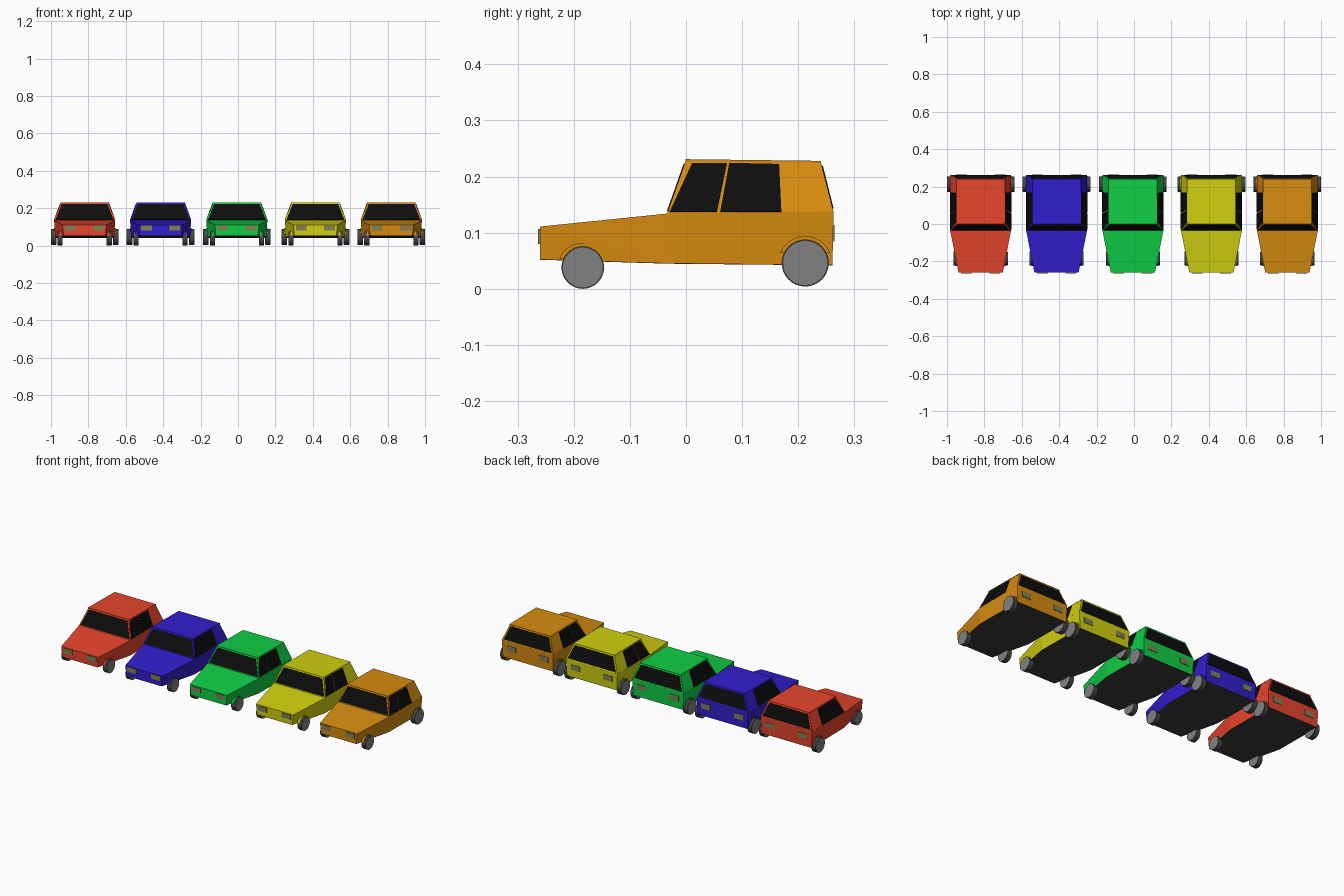
import bpy, bmesh, math
from mathutils import Vector, Matrix

if "Cube" in bpy.data.objects:
    bpy.data.objects.remove(bpy.data.objects["Cube"])


def material(name, rgb):
    m = bpy.data.materials.new(name)
    m.diffuse_color = (*rgb, 1)
    m.use_nodes = True
    m.node_tree.nodes["Principled BSDF"].inputs["Base Color"].default_value = m.diffuse_color
    return m


def finish(bm, name, mat, cx):
    me = bpy.data.meshes.new(name)
    bm.to_mesh(me)
    bm.free()
    ob = bpy.data.objects.new(name, me)
    ob.location.x = cx
    me.materials.append(mat)
    bpy.context.collection.objects.link(ob)
    return ob


def hull(name, points, mat, cx):
    """Flat-sided convex solid around the points."""
    bm = bmesh.new()
    for p in points:
        bm.verts.new(p)
    bmesh.ops.convex_hull(bm, input=bm.verts[:])
    bmesh.ops.dissolve_limit(bm, angle_limit=0.002, verts=bm.verts[:], edges=bm.edges[:])
    bmesh.ops.recalc_face_normals(bm, faces=bm.faces[:])
    return finish(bm, name, mat, cx)


def pairs(*sections):
    """Mirror (half width, y, z) points across x."""
    return [(s * x, y, z) for x, y, z in sections for s in (-1, 1)]


def panel(name, points, out, mat, cx):
    """Thin slab standing slightly proud of a surface."""
    o = Vector(out)
    pts = [Vector(p) for p in points]
    return hull(name, [p + o for p in pts] + [p - o for p in pts], mat, cx)


def disc(name, x0, x1, y, z, r, mat, cx):
    """Wheel-like cylinder lying along x."""
    bm = bmesh.new()
    m = Matrix.Translation(((x0 + x1) / 2, y, z)) @ Matrix.Rotation(math.pi / 2, 4, 'Y')
    bmesh.ops.create_cone(bm, cap_ends=True, segments=32, radius1=r, radius2=r,
                          depth=abs(x1 - x0), matrix=m)
    ob = finish(bm, name, mat, cx)
    bpy.context.view_layer.objects.active = ob
    ob.select_set(True)
    bpy.ops.object.shade_smooth_by_angle(angle=math.radians(35))
    ob.select_set(False)


def side_x(z):
    """Half width of the sloping cabin side at height z."""
    return 0.163 - 0.035 * (z - 0.136) / 0.095


glass = material("glass", (0.004, 0.004, 0.004))
dark = material("underside", (0.045, 0.045, 0.045))
lamp = material("lamp", (0.22, 0.22, 0.09))
rim = material("rim", (0.22, 0.22, 0.22))
tyre = material("tyre", (0.06, 0.06, 0.06))

SIDE_WINDOWS = [
    [(-0.029, 0.137), (0.011, 0.224), (0.073, 0.224), (0.055, 0.137)],
    [(0.061, 0.137), (0.077, 0.224), (0.166, 0.222), (0.170, 0.137)]]
# y, z, radius, inner x, outer x
WHEELS = {"front": (-0.184, 0.038, 0.038, 0.118, 0.144),
          "rear": (0.2125, 0.046, 0.042, 0.152, 0.180)}


def car(cx, paint):
    # lower body and underside
    base = [(0.112, -0.26, 0.053), (0.158, -0.034, 0.046), (0.158, 0.261, 0.043)]
    hull("body", pairs((0.118, -0.26, 0.111), (0.163, -0.034, 0.134),
                       (0.163, 0.263, 0.138), *base), paint, cx)
    panel("underside", pairs(*base), (0, 0, 0.0012), dark, cx)

    # cabin and roof panel
    hull("cabin", pairs((0.163, -0.034, 0.133), (0.163, 0.263, 0.137),
                        (0.128, 0.0, 0.230), (0.128, 0.24, 0.227)), paint, cx)
    panel("roof", pairs((0.130, -0.001, 0.229), (0.130, 0.241, 0.226)),
          (0, 0, 0.002), paint, cx)

    # windscreen and rear window
    panel("windscreen", pairs((0.155, -0.0325, 0.138), (0.121, -0.0025, 0.223)),
          (0, -0.0015, 0.0006), glass, cx)
    panel("rear_window", pairs((0.152, 0.2615, 0.143), (0.121, 0.2425, 0.219)),
          (0, 0.0015, 0.0004), glass, cx)

    for s in (-1, 1):
        # side windows
        for w in SIDE_WINDOWS:
            panel("side_window", [(s * side_x(z), y, z) for y, z in w],
                  (s * 0.0015, 0, 0.0006), glass, cx)
        # head and tail lamps
        for name, y, x0, x1, z0, z1 in (("headlamp", -0.26, 0.047, 0.104, 0.080, 0.107),
                                        ("tail_lamp", 0.262, 0.075, 0.132, 0.084, 0.114)):
            panel(name, [(s * x, y, z) for x in (x0, x1) for z in (z0, z1)],
                  (0, 0.004 if y < 0 else 0.003, 0), lamp, cx)
        # wheels with rim faces and arches
        for name, (y, z, r, x0, x1) in WHEELS.items():
            disc(name + "_tyre", s * x0, s * x1, y, z, r, tyre, cx)
            disc(name + "_rim", s * (x0 - 0.001), s * (x1 + 0.001), y, z, r * 0.93, rim, cx)
            edge = 0.134 if y < 0 else 0.1645
            arc = [math.pi * (0.12 + 0.76 * i / 12) for i in range(13)]
            hull(name + "_arch", [(s * x, y + (r + 0.006) * math.cos(a),
                                   z + (r + 0.006) * math.sin(a))
                                  for a in arc for x in (0.11, edge)], paint, cx)


CARS = [(-0.82, "red", (0.80, 0.06, 0.025)), (-0.414, "blue", (0.032, 0.013, 0.62)),
        (-0.006, "green", (0.005, 0.62, 0.06)), (0.414, "yellow", (0.63, 0.63, 0.005)),
        (0.82, "orange", (0.68, 0.26, 0.005))]
for cx, name, rgb in CARS:
    car(cx, material(name + "_paint", rgb))
